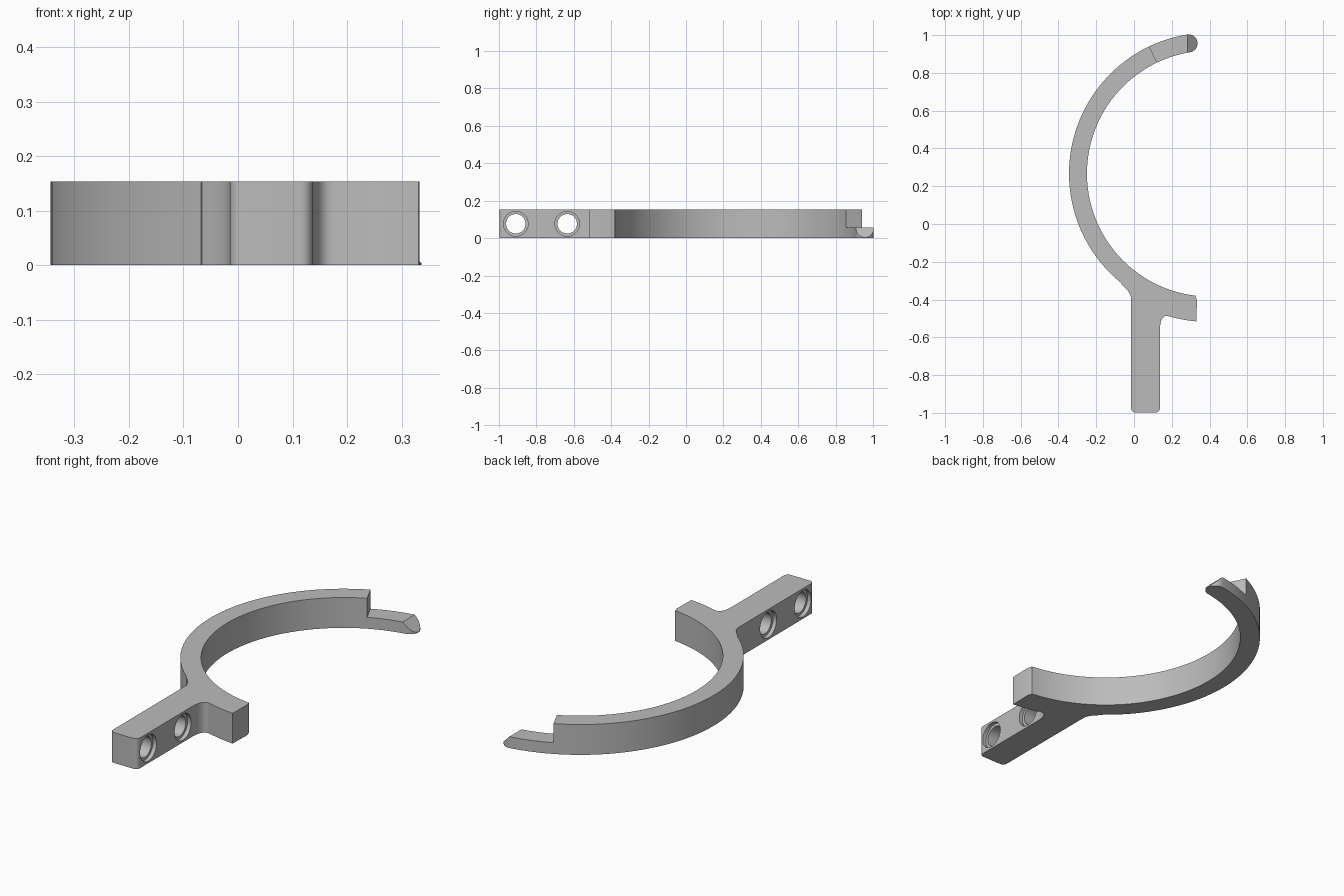
import bpy, bmesh
from math import radians, cos, sin
from mathutils import Vector, Matrix

if "Cube" in bpy.data.objects:
    bpy.data.objects.remove(bpy.data.objects["Cube"])

HEIGHT, STEP_Z = 0.153, 0.057
CENTRE = Vector((0.402, 0.267))
R_IN, R_OUT, R_HOOK = 0.651, 0.746, 0.786
TIP_ANGLE, STEP_ANGLE = 99.3, 115.5

grey = bpy.data.materials.new("plain_grey")
grey.use_nodes = True
grey.diffuse_color = (0.5, 0.5, 0.5, 1)
grey.node_tree.nodes["Principled BSDF"].inputs["Base Color"].default_value = (0.5, 0.5, 0.5, 1)


def arc(centre, r, a, b, n):
    steps = [radians(a + (b - a) * i / n) for i in range(n + 1)]
    return [Vector((centre[0] + r * cos(t), centre[1] + r * sin(t))) for t in steps]


def fillet(a, corner, b, n=8):
    a, c, b = Vector(a), Vector(corner), Vector(b)
    ts = [i / n for i in range(n + 1)]
    return [a * (1 - t) ** 2 + c * 2 * t * (1 - t) + b * t * t for t in ts]


def prism(name, points, z0, z1):
    bm = bmesh.new()
    base = bm.faces.new([bm.verts.new((p[0], p[1], z0)) for p in points])
    top = bmesh.ops.extrude_face_region(bm, geom=[base])["geom"]
    bmesh.ops.translate(bm, vec=(0, 0, z1 - z0),
                        verts=[v for v in top if isinstance(v, bmesh.types.BMVert)])
    bmesh.ops.recalc_face_normals(bm, faces=bm.faces)
    mesh = bpy.data.meshes.new(name)
    bm.to_mesh(mesh)
    bm.free()
    mesh.materials.append(grey)
    obj = bpy.data.objects.new(name, mesh)
    bpy.context.collection.objects.link(obj)
    return obj


# Outline: inner arc, hook end, stem, outer arc, rounded tip
tip = arc(CENTRE, (R_IN + R_OUT) / 2, TIP_ANGLE, TIP_ANGLE, 1)[0]
outline = arc(CENTRE, R_IN, TIP_ANGLE, 263.3, 72)
outline += [Vector((0.333, -0.405))]
outline += arc(CENTRE, R_HOOK, 264.8, 254.5, 8)
outline += fillet((0.187, -0.489), (0.137, -0.473), (0.137, -0.565))
outline += arc((0.115, -0.976), 0.022, 0, -90, 6)
outline += arc((0.007, -0.976), 0.022, -90, -180, 6)
outline += fillet((-0.015, -0.40), (-0.015, -0.361), (-0.066, -0.32))
outline += arc(CENTRE, R_OUT, 231, TIP_ANGLE, 72)
outline += arc(tip, (R_OUT - R_IN) / 2, TIP_ANGLE, TIP_ANGLE - 180, 16)[1:-1]
clip = prism("half_ring_clip", outline, 0, HEIGHT)

# Cutter for the lowered tongue
radial = [arc(CENTRE, r, STEP_ANGLE, STEP_ANGLE, 1)[0] for r in (0.5, 0.9)]
cutters = [prism("tongue_cutter", radial + [(0.6, 1.1), (0.6, 0.8)], STEP_Z, 0.3)]

# Cutter for the sloped tip
slope = prism("tip_cutter", [(0, 0), (0.3, -0.3), (0.3, 0.3)], -0.1, 0.1)
slope.data.transform(Matrix.Translation((0.283, 0.953, STEP_Z)) @ Matrix.Rotation(radians(90), 4, "X"))
cutters.append(slope)

# Cutters for the bolt holes, recessed on both sides
for y in (-0.91, -0.635):
    for x, r, depth in ((0.061, 0.052, 0.3), (0.137, 0.066, 0.04), (-0.015, 0.066, 0.04)):
        hole = prism("hole_cutter", arc((0, 0), r, 0, 352.5, 47), -depth / 2, depth / 2)
        hole.data.transform(Matrix.Translation((x, y, HEIGHT / 2)) @ Matrix.Rotation(radians(90), 4, "Y"))
        cutters.append(hole)

bpy.context.view_layer.objects.active = clip
clip.select_set(True)
for cutter in cutters:
    mod = clip.modifiers.new("cut", "BOOLEAN")
    mod.operation, mod.solver, mod.object = "DIFFERENCE", "EXACT", cutter
    bpy.ops.object.modifier_apply(modifier=mod.name)
    bpy.data.objects.remove(cutter)

bpy.ops.object.shade_smooth_by_angle(angle=radians(30))
